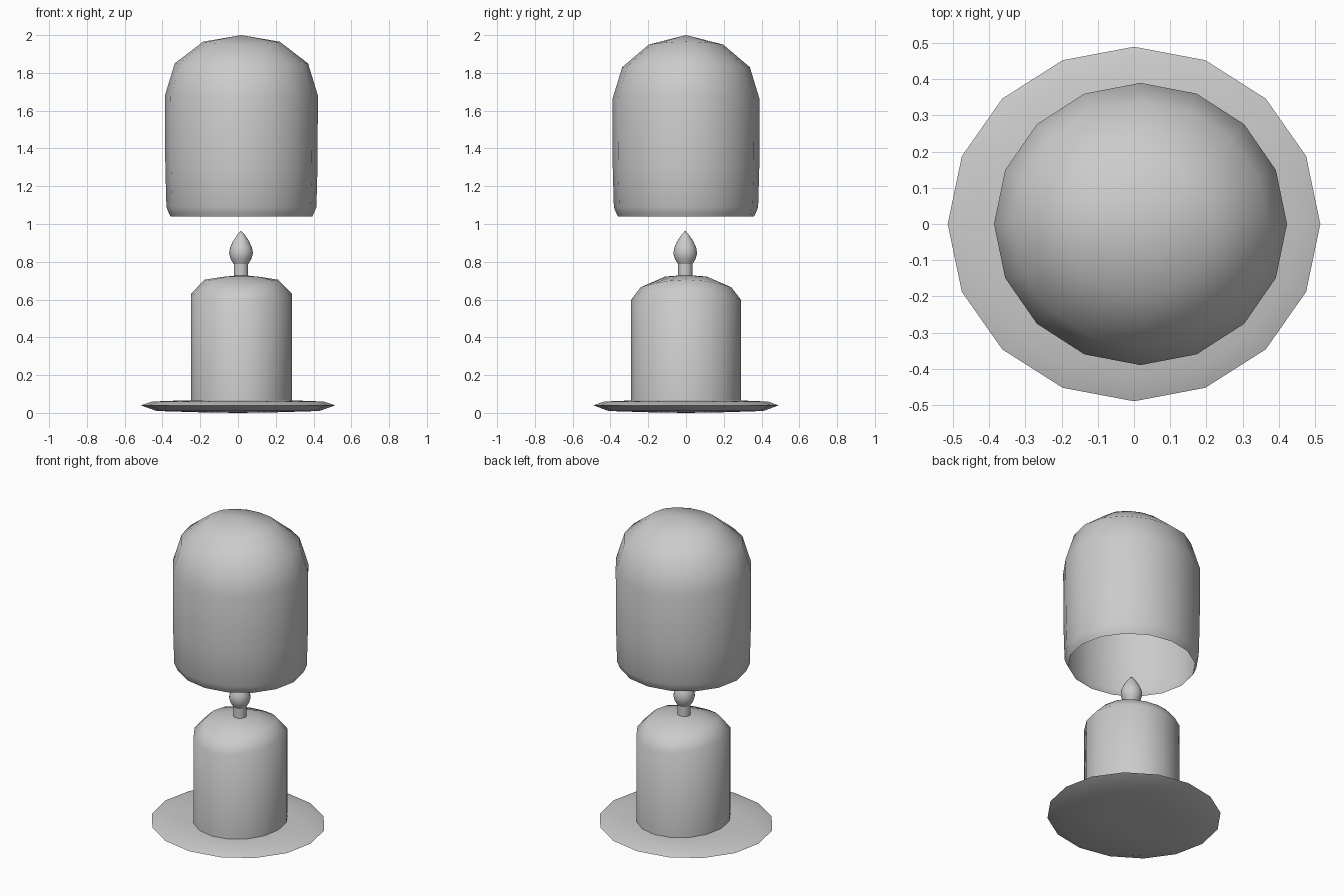
import bpy, bmesh, math

if "Cube" in bpy.data.objects:
    bpy.data.objects.remove(bpy.data.objects["Cube"])


def lathe(name, profile, cx=0.0, cy=0.0, sides=16, angle=50):
    """Elliptical lathe; profile rows are (rx, ry, z at x ends, z at y ends)."""
    bm = bmesh.new()
    rings = []
    for rx, ry, zx, zy in profile:
        if rx == 0:
            rings.append([bm.verts.new((cx, cy, zx))])
            continue
        ring = []
        for i in range(sides):
            a = 2 * math.pi * i / sides
            z = zx * math.cos(a) ** 2 + zy * math.sin(a) ** 2
            ring.append(bm.verts.new((cx + rx * math.cos(a), cy + ry * math.sin(a), z)))
        rings.append(ring)
    for lo, hi in zip(rings, rings[1:]):
        for i in range(sides):
            j = (i + 1) % sides
            if len(lo) == 1:
                bm.faces.new((lo[0], hi[j], hi[i]))
            elif len(hi) == 1:
                bm.faces.new((lo[i], lo[j], hi[0]))
            else:
                bm.faces.new((lo[i], lo[j], hi[j], hi[i]))
    mesh = bpy.data.meshes.new(name)
    bm.to_mesh(mesh)
    bm.free()
    ob = bpy.data.objects.new(name, mesh)
    bpy.context.collection.objects.link(ob)
    bpy.ops.object.select_all(action='DESELECT')
    ob.select_set(True)
    bpy.context.view_layer.objects.active = ob
    bpy.ops.object.shade_smooth_by_angle(angle=math.radians(angle))
    return ob


def circle(r, z):
    return (r, r, z, z)


# Thin lens-shaped dish
lathe("dish", [
    (0, 0, 0, 0), (0.20, 0.19, 0.003, 0.003), (0.43, 0.41, 0.010, 0.010),
    (0.515, 0.49, 0.04, 0.04), (0.455, 0.435, 0.06, 0.06),
    (0.30, 0.285, 0.066, 0.066), (0, 0, 0.068, 0.068)])

# Candle body with softly rounded top
lathe("candle", [
    (0.268, 0.29, 0.05, 0.05), (0.268, 0.29, 0.63, 0.60),
    (0.195, 0.24, 0.705, 0.665), (0.10, 0.11, 0.72, 0.722),
    (0, 0, 0.73, 0.73)], cx=0.018)

# Wick
lathe("wick", [circle(0.038, 0.70), circle(0.038, 0.795), circle(0, 0.795)],
      cx=0.016, cy=-0.004)

# Teardrop flame
lathe("flame", [
    circle(0, 0.785), circle(0.038, 0.787), circle(0.055, 0.815),
    circle(0.063, 0.845), circle(0.058, 0.875), circle(0.042, 0.91),
    circle(0.02, 0.943), circle(0, 0.965)], cx=0.016, cy=-0.004)

# Hollow raised dome cover, open below
lathe("dome_cover", [
    (0.375, 0.36, 1.04, 1.04), (0.385, 0.37, 1.06, 1.06),
    (0.397, 0.382, 1.09, 1.09), (0.403, 0.388, 1.30, 1.30),
    (0.405, 0.39, 1.68, 1.66), (0.353, 0.338, 1.85, 1.83),
    (0.203, 0.197, 1.965, 1.95), (0, 0, 2.0, 2.0)], cx=0.018)
